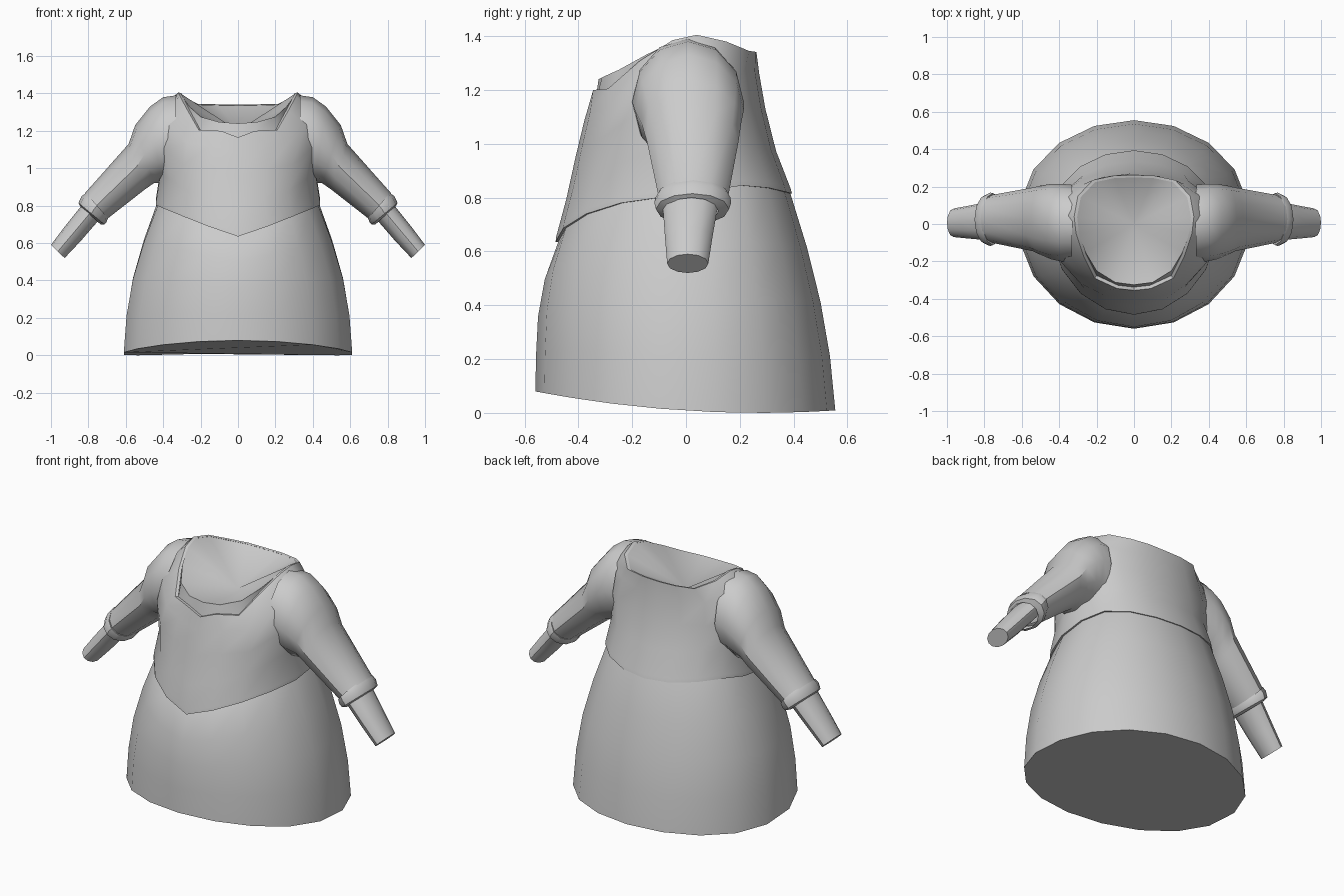
import bpy
from math import sin, cos, pi, radians

if "Cube" in bpy.data.objects:
    bpy.data.objects.remove(bpy.data.objects["Cube"])

N = 18  # sides of the body rings
cloth = bpy.data.materials.new("grey_cloth")
cloth.diffuse_color = (0.6, 0.6, 0.6, 1)
cloth.use_nodes = True
cloth.node_tree.nodes["Principled BSDF"].inputs["Base Color"].default_value = cloth.diffuse_color


def loft(name, rings, cap_start=False, cap_end=False, tip=None, flip=False, angle=40):
    """Skin a list of equal-length rings, with optional caps or a fan to a tip."""
    n = len(rings[0])
    verts = [p for r in rings for p in r]
    faces = []
    for k in range(len(rings) - 1):
        for i in range(n):
            j = (i + 1) % n
            faces.append((k * n + i, k * n + j, (k + 1) * n + j, (k + 1) * n + i))
    last = (len(rings) - 1) * n
    if cap_start:
        faces.append(tuple(reversed(range(n))))
    if cap_end:
        faces.append(tuple(range(last, last + n)))
    if tip:
        verts.append(tip)
        faces += [(last + i, last + (i + 1) % n, len(verts) - 1) for i in range(n)]
    if flip:
        faces = [tuple(reversed(f)) for f in faces]
    mesh = bpy.data.meshes.new(name)
    mesh.from_pydata(verts, [], faces)
    mesh.materials.append(cloth)
    ob = bpy.data.objects.new(name, mesh)
    bpy.context.collection.objects.link(ob)
    bpy.ops.object.select_all(action='DESELECT')
    ob.select_set(True)
    bpy.context.view_layer.objects.active = ob
    bpy.ops.object.shade_smooth_by_angle(angle=radians(angle))
    return ob


def oval(a, front, side, back):
    """Point of a body ring: a = 0 at the front, pi at the back."""
    c = cos(a)
    y = -front * c if c > 0 else back * abs(c) ** 0.92
    return side * sin(a), y


def seam_z(a):
    """Height of the waist seam: pointed at the front, arched at the back."""
    c = cos(a)
    if c > 0:
        return 0.635 + 0.17 * abs(sin(a)) ** 1.1
    return 0.805 + 0.035 * sin(pi * -c) - 0.01 * c


angles = [2 * pi * i / N for i in range(N)]

# Skirt: (height fraction, front, side, back radius)
skirt = []
for t, f, s, b in [(0, .56, .62, .555), (.25, .557, .605, .535), (.5, .55, .57, .50),
                   (.75, .525, .51, .45), (1, .475, .435, .388), (1.06, .44, .41, .365)]:
    ring = []
    for a in angles:
        x, y = oval(a, f, s, b)
        low = 0.116 * (oval(a, .56, .62, .555)[1] - 0.27) ** 2
        ring.append((x, y, low + (seam_z(a) - low) * t))
    skirt.append(ring)
loft("skirt", skirt, cap_start=True)

# Neckline, right half from front to back, mirrored to the left
half = [(0, -.355, 1.165), (.09, -.345, 1.20), (.21, -.29, 1.205), (.27, -.17, 1.31),
        (.31, -.05, 1.385), (.32, .04, 1.405), (.30, .15, 1.38), (.22, .235, 1.345),
        (.11, .258, 1.342), (0, .262, 1.34)]
neckline = half + [(-x, y, z) for x, y, z in half[-2:0:-1]]

# Bodice with a small lip over the skirt
bodice = []
for t, f, s, b in [(0, .465, .43, .38), (0, .485, .445, .394), (.04, .482, .444, .388),
                   (.3, .445, .42, .335), (.6, .41, .45, .295), (.85, .378, .42, .272)]:
    ring = []
    for a, top in zip(angles, neckline):
        x, y = oval(a, f, s, b)
        z = seam_z(a)
        ring.append((x, y, z + (top[2] - z) * t))
    bodice.append(ring)
inner = [(x * .95, y * .95, z - .003) for x, y, z in neckline]
loft("bodice", bodice + [neckline, inner])

# Chest insert: rises behind the front neckline, then dips to the middle
base = [(x * .95, y * .95, z - .01) for x, y, z in neckline]
rim_half = [(0, -.325, 1.24), (.10, -.312, 1.247), (.20, -.25, 1.275), (.26, -.15, 1.33)]
rim = [(x * .96, y * .96, z - .005) for x, y, z in neckline]
for i, (x, y, z) in enumerate(rim_half):
    rim[i] = (x, y, z)
    rim[-i] = (-x, y, z)
loft("chest_insert", [base, rim], tip=(0, 0, 1.2), angle=30)


def arm_ring(side, top, bottom, y0, y1, n=12):
    """Oval between a top and a bottom point (x, z), spanning y0 to y1."""
    out = []
    for i in range(n):
        a = 2 * pi * i / n
        u = (1 + cos(a)) / 2
        x = bottom[0] + (top[0] - bottom[0]) * u
        z = bottom[1] + (top[1] - bottom[1]) * u
        out.append((side * x, (y0 + y1) / 2 - sin(a) * (y1 - y0) / 2, z))
    return out


sleeve = [((.33, 1.39), (.34, .93), -.20, .21), ((.40, 1.38), (.38, .93), -.20, .215),
          ((.47, 1.33), (.41, .92), -.19, .215), ((.55, 1.23), (.45, .92), -.165, .205),
          ((.585, 1.13), (.50, .885), -.145, .195), ((.82, .865), (.705, .725), -.10, .155)]
cuff = [((.80, .85), (.71, .74), -.09, .145), ((.812, .868), (.695, .733), -.113, .165),
        ((.835, .852), (.703, .712), -.118, .168), ((.853, .815), (.715, .70), -.112, .16),
        ((.845, .80), (.735, .70), -.08, .12)]
forearm = [((.82, .815), (.735, .735), -.088, .125), ((.845, .79), (.755, .71), -.085, .115),
           ((.925, .69), (.84, .612), -.078, .098), ((1.0, .59), (.927, .52), -.07, .083)]

# Sleeves, cuffs and forearms on both sides
for label, side in (("right", 1), ("left", -1)):
    flip = side < 0
    for part, spec, cap in (("sleeve", sleeve, False), ("cuff", cuff, False),
                            ("forearm", forearm, True)):
        loft(label + "_" + part, [arm_ring(side, *s) for s in spec],
             cap_end=cap, flip=flip)
